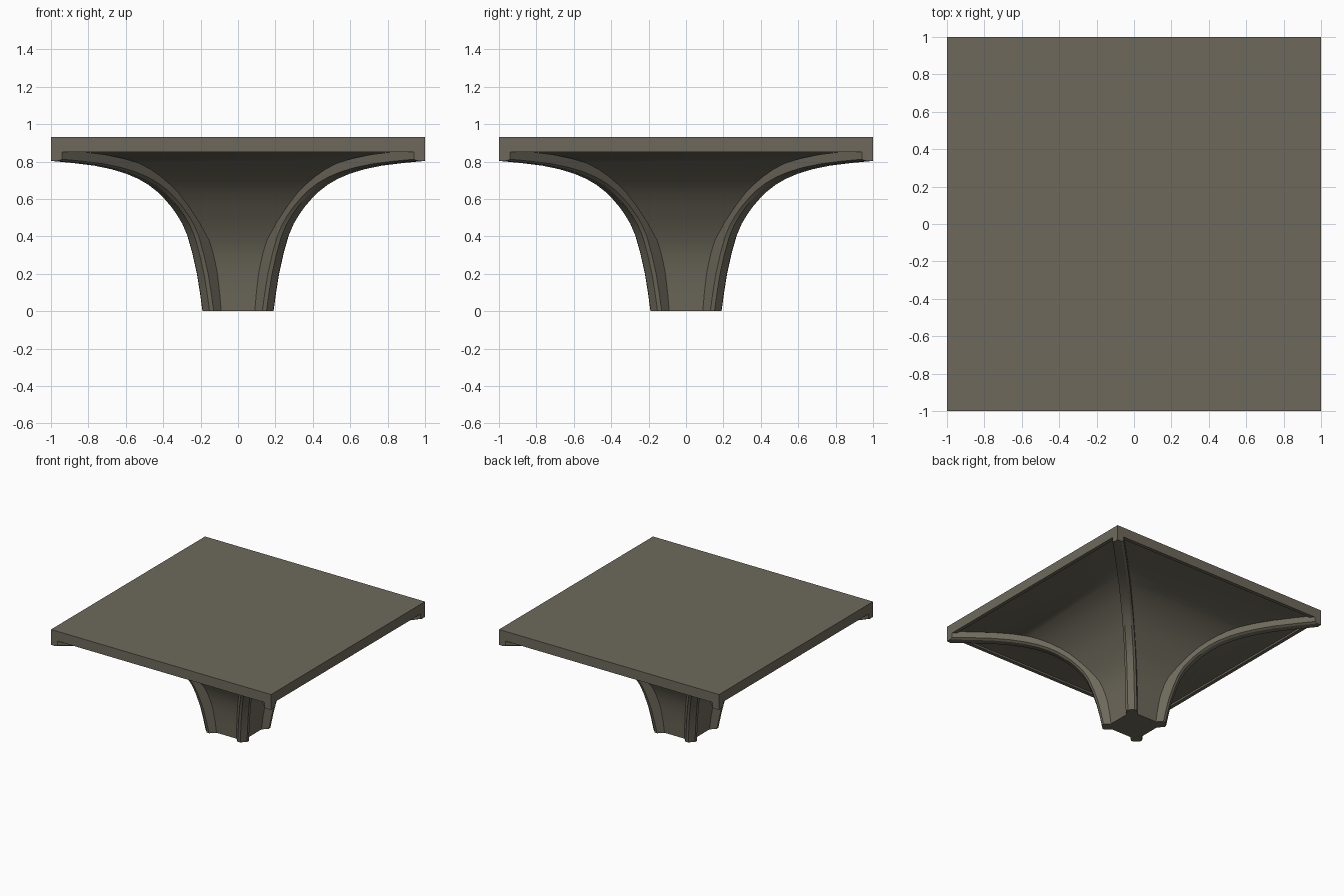
import bpy, bmesh
from mathutils import Vector

if "Cube" in bpy.data.objects:
    bpy.data.objects.remove(bpy.data.objects["Cube"])

stone = bpy.data.materials.new("warm grey stone")
stone.diffuse_color = (0.155, 0.141, 0.105, 1)
stone.use_nodes = True
stone.node_tree.nodes["Principled BSDF"].inputs["Base Color"].default_value = stone.diffuse_color


def smooth_curve(pts, steps=2):
    """Catmull-Rom resampling of a short (radius, height) profile."""
    p = [Vector(q) for q in pts]
    p = [2 * p[0] - p[1]] + p + [2 * p[-1] - p[-2]]
    out = []
    for a, b, c, d in zip(p, p[1:], p[2:], p[3:]):
        for i in range(steps):
            t = i / steps
            out.append(0.5 * (2 * b + (c - a) * t + (2 * a - 5 * b + 4 * c - d) * t ** 2
                              + (3 * b - a - 3 * c + d) * t ** 3))
    return out + [p[-2]]


def loft(bm, rings):
    """Skin closed rings of points and cap both ends."""
    vr = [[bm.verts.new(co) for co in r] for r in rings]
    n = len(vr[0])
    for a, b in zip(vr, vr[1:]):
        for i in range(n):
            j = (i + 1) % n
            bm.faces.new((a[i], a[j], b[j], b[i]))
    bm.faces.new(vr[0])
    bm.faces.new(vr[-1])


def finish(name, bm):
    bmesh.ops.recalc_face_normals(bm, faces=bm.faces)
    me = bpy.data.meshes.new(name)
    bm.to_mesh(me)
    bm.free()
    me.materials.append(stone)
    ob = bpy.data.objects.new(name, me)
    bpy.context.collection.objects.link(ob)
    bpy.ops.object.select_all(action='DESELECT')
    ob.select_set(True)
    bpy.context.view_layer.objects.active = ob
    bpy.ops.object.shade_smooth_by_angle(angle=0.5)
    return ob


# flared square vault with the flat slab on top, including the thin rim
web = smooth_curve([(.15, 0), (.17, .2), (.215, .38), (.33, .57), (.42, .675),
                    (.53, .76), (.64, .81), (.77, .845), (.97, .865)])
profile = [tuple(v) for v in web] + [(.97, .85), (1, .85), (1, .93)]
bm = bmesh.new()
loft(bm, [[(-d, -d, z), (d, -d, z), (d, d, z), (-d, d, z)] for d, z in profile])
finish("vault_and_slab", bm)

# diagonal ribs: chamfered section swept along each corner, trimmed at the slab edge
path = smooth_curve([(.17, 0), (.2, .2), (.25, .4), (.305, .51), (.375, .6), (.46, .675),
                     (.58, .735), (.75, .778), (.98, .803), (1.06, .808)])
section = [(-.03, .06), (-.03, .01), (-.018, 0), (.018, 0), (.03, .01), (.03, .06)]
for sx, sy, label in ((1, -1, "front_right"), (-1, -1, "front_left"),
                      (1, 1, "back_right"), (-1, 1, "back_left")):
    rings = []
    for i, p in enumerate(path):
        t = path[min(i + 1, len(path) - 1)] - path[max(i - 1, 0)]
        nrm = Vector((-t.y, t.x)).normalized()   # towards the vault
        if i == 0:
            nrm = Vector((-1, 0))                # keep the foot level
        ring = []
        for u, depth in section:
            q = p + nrm * depth
            ring.append((sx * (q.x + u), sy * (q.x - u), q.y))
        rings.append(ring)
    bm = bmesh.new()
    loft(bm, rings)
    for no in ((sx, 0, 0), (0, sy, 0)):
        cut = bmesh.ops.bisect_plane(bm, geom=bm.verts[:] + bm.edges[:] + bm.faces[:],
                                     plane_co=no, plane_no=no, clear_outer=True)
        edges = [e for e in cut["geom_cut"] if isinstance(e, bmesh.types.BMEdge)]
        bmesh.ops.holes_fill(bm, edges=edges)
    bmesh.ops.holes_fill(bm, edges=[e for e in bm.edges if e.is_boundary])
    finish("rib_" + label, bm)
